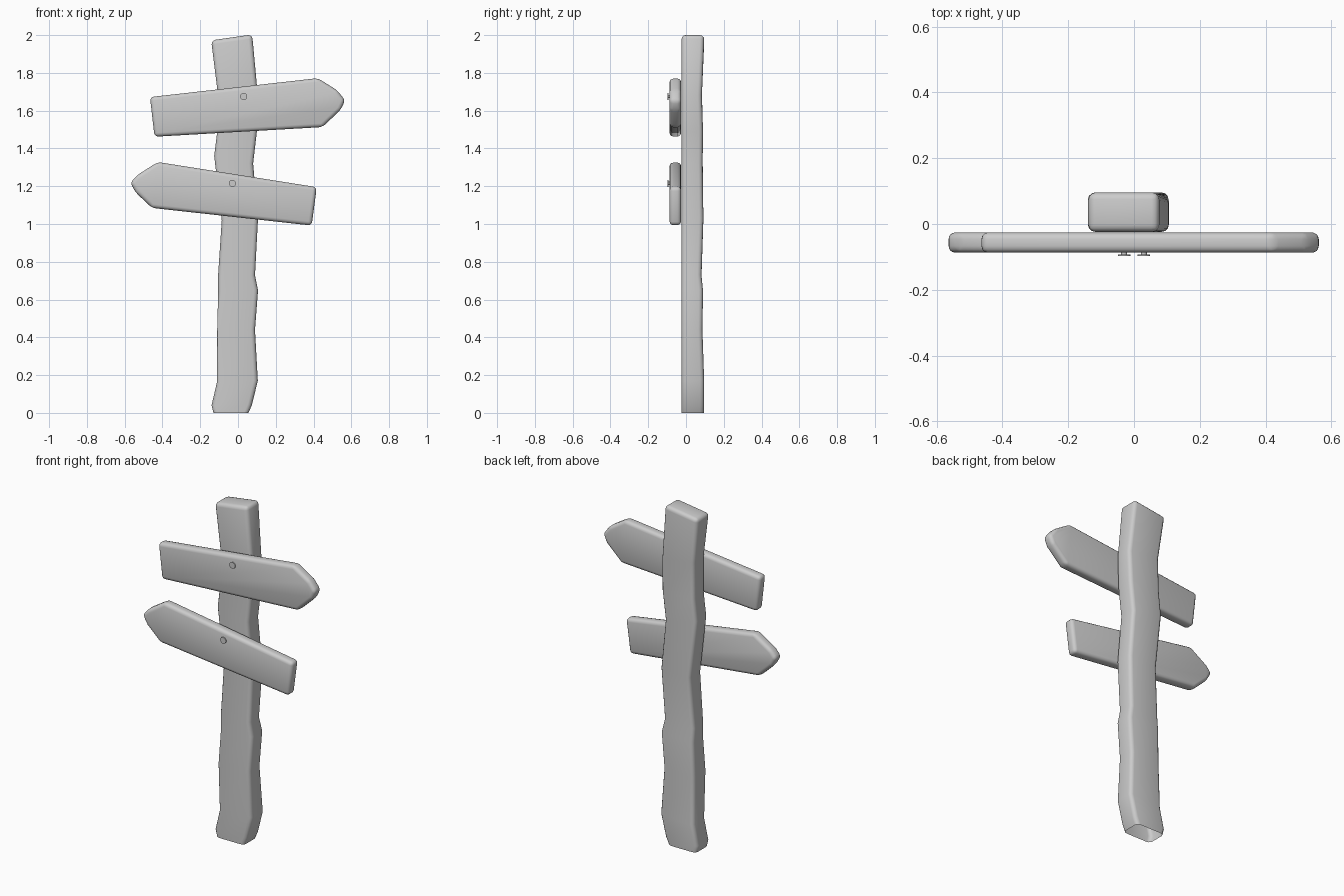
import bpy, bmesh
from math import radians
from mathutils import Matrix

if "Cube" in bpy.data.objects:
    bpy.data.objects.remove(bpy.data.objects["Cube"])


def finish(bm, name):
    bmesh.ops.recalc_face_normals(bm, faces=bm.faces)
    mesh = bpy.data.meshes.new(name)
    bm.to_mesh(mesh)
    bm.free()
    ob = bpy.data.objects.new(name, mesh)
    bpy.context.collection.objects.link(ob)
    bpy.ops.object.select_all(action='DESELECT')
    ob.select_set(True)
    bpy.context.view_layer.objects.active = ob
    bpy.ops.object.shade_smooth_by_angle(angle=radians(35))
    return ob


def bevel(bm, edges, width):
    bmesh.ops.bevel(bm, geom=edges, offset=width, segments=3, profile=0.5,
                    affect='EDGES', clamp_overlap=True)


# Crooked post: rows of left x, left z, right x, right z, back y
rows = [
    (-0.13, 0.00, 0.055, 0.00, 0.095),
    (-0.14, 0.04, 0.073, 0.04, 0.096),
    (-0.112, 0.16, 0.105, 0.17, 0.096),
    (-0.11, 0.44, 0.09, 0.44, 0.087),
    (-0.105, 0.64, 0.106, 0.65, 0.090),
    (-0.106, 0.72, 0.09, 0.73, 0.082),
    (-0.086, 1.02, 0.106, 1.03, 0.092),
    (-0.126, 1.36, 0.08, 1.32, 0.088),
    (-0.11, 1.49, 0.10, 1.49, 0.090),
    (-0.108, 1.70, 0.105, 1.68, 0.084),
    (-0.142, 1.972, 0.075, 2.003, 0.097),
]
FRONT = -0.024
bm = bmesh.new()
rings = [[bm.verts.new(p) for p in ((lx, FRONT, lz), (rx, FRONT, rz),
                                    (rx, by, rz), (lx, by, lz))]
         for lx, lz, rx, rz, by in rows]
for a, b in zip(rings, rings[1:]):
    for i in range(4):
        j = (i + 1) % 4
        bm.faces.new((a[i], a[j], b[j], b[i]))
bm.faces.new(rings[-1])
long_edges = [bm.edges.get((a[i], b[i])) for a, b in zip(rings, rings[1:]) for i in range(4)]
top_edges = [bm.edges.get((rings[-1][i], rings[-1][(i + 1) % 4])) for i in range(4)]
bevel(bm, long_edges + top_edges, 0.022)
finish(bm, "post")


# Arrow boards with rounded edges
def board(name, outline):
    bm = bmesh.new()
    face = bm.faces.new([bm.verts.new((x, -0.087, z)) for x, z in outline])
    ext = bmesh.ops.extrude_face_region(bm, geom=[face], use_keep_orig=True)
    new = [v for v in ext["geom"] if isinstance(v, bmesh.types.BMVert)]
    bmesh.ops.translate(bm, verts=new, vec=(0, 0.061, 0))
    bevel(bm, bm.edges[:], 0.02)
    finish(bm, name)


board("upper_arrow_board", [(-0.466, 1.672), (-0.442, 1.462), (0.447, 1.513),
                            (0.544, 1.605), (0.567, 1.655), (0.525, 1.708), (0.422, 1.772)])
board("lower_arrow_board", [(0.417, 1.195), (0.39, 0.992), (-0.455, 1.085),
                            (-0.54, 1.165), (-0.57, 1.217), (-0.535, 1.258), (-0.425, 1.328)])


# Nails: thin shank with a flat head
def nail(name, x, z):
    bm = bmesh.new()
    turn = Matrix.Rotation(radians(90), 4, 'X')
    for r, y0, y1 in ((0.009, -0.08, -0.093), (0.019, -0.092, -0.097)):
        bmesh.ops.create_cone(bm, cap_ends=True, segments=12, radius1=r, radius2=r,
                              depth=y0 - y1,
                              matrix=Matrix.Translation((x, (y0 + y1) / 2, z)) @ turn)
    finish(bm, name)


nail("upper_nail", 0.03, 1.675)
nail("lower_nail", -0.03, 1.215)
